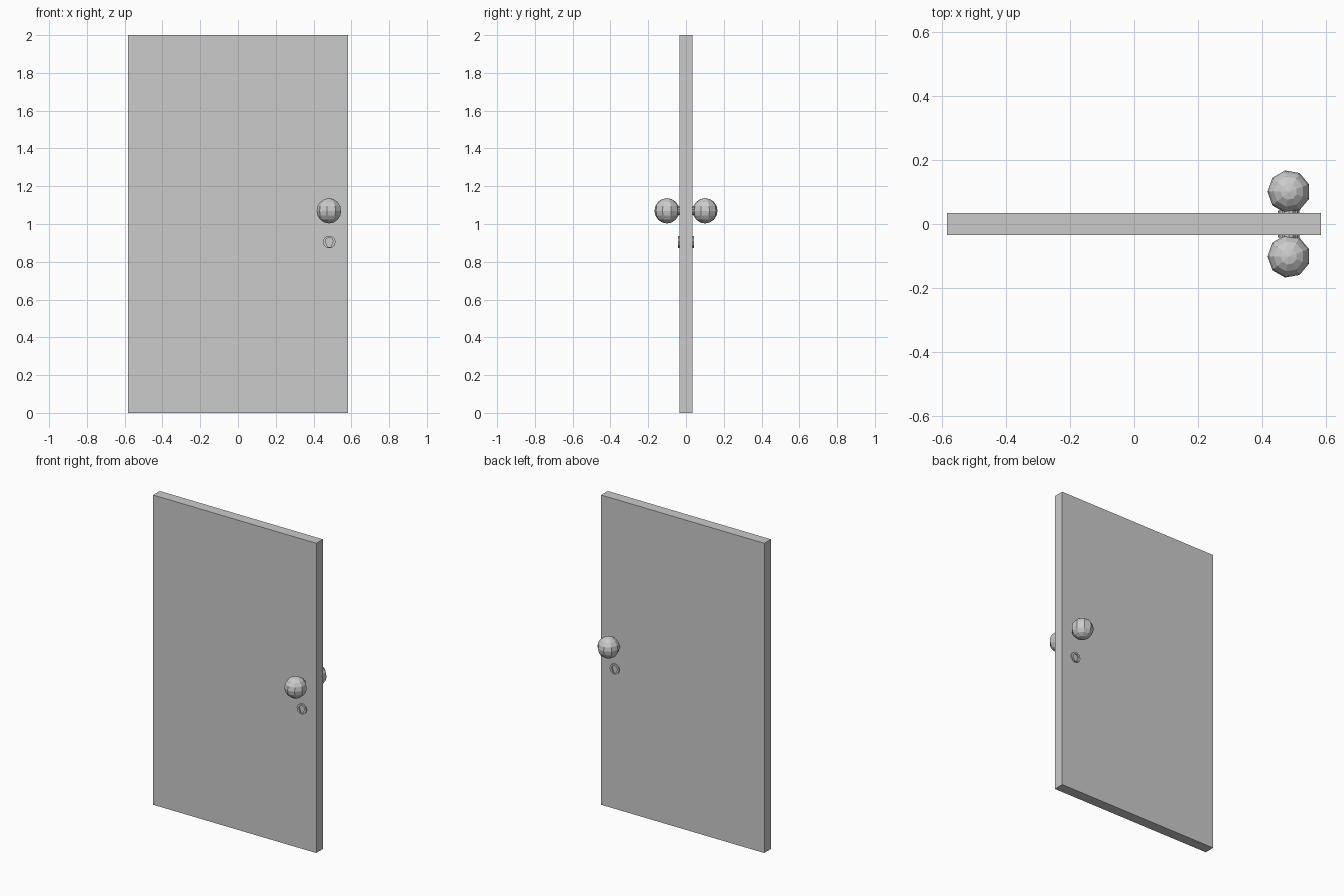
import bpy, bmesh, math
from mathutils import Matrix

if "Cube" in bpy.data.objects:
    bpy.data.objects.remove(bpy.data.objects["Cube"])


def finish(name, bm):
    bmesh.ops.recalc_face_normals(bm, faces=bm.faces)
    mesh = bpy.data.meshes.new(name)
    bm.to_mesh(mesh)
    bm.free()
    obj = bpy.data.objects.new(name, mesh)
    bpy.context.collection.objects.link(obj)
    return obj


# door slab
bm = bmesh.new()
bmesh.ops.create_cube(bm, size=1, matrix=Matrix.Translation((0, 0, 1)) @ Matrix.Diagonal((1.166, 0.068, 2, 1)))
finish("door_panel", bm)

X, KNOB_Z, LOCK_Z = 0.483, 1.07, 0.905
for side, label in ((-1, "front"), (1, "back")):
    # low-poly round knob
    bm = bmesh.new()
    bmesh.ops.create_uvsphere(bm, u_segments=9, v_segments=8, radius=0.067,
                              matrix=Matrix.Translation((X, side * 0.101, KNOB_Z)) @ Matrix.Rotation(math.pi / 2, 4, 'Z'))
    finish(label + "_knob", bm)

    # short neck joining knob to door
    bm = bmesh.new()
    bmesh.ops.create_cone(bm, cap_ends=True, segments=10, radius1=0.022, radius2=0.022, depth=0.05,
                          matrix=Matrix.Translation((X, side * 0.052, KNOB_Z)) @ Matrix.Rotation(math.pi / 2, 4, 'X'))
    finish(label + "_knob_neck", bm)

    # lock ring with keyhole-shaped opening: round top, slot at the bottom
    bm = bmesh.new()
    n = 10
    outer, inner = [], []
    for i in range(n):
        a = math.radians(-90 + 18 + 36 * i)
        c, s = math.cos(a), math.sin(a)
        outer.append((X + 0.034 * c, LOCK_Z + 0.034 * s))
        inner.append((X + 0.020 * c, LOCK_Z + 0.003 + 0.019 * s))
    inner[0] = (X + 0.008, LOCK_Z - 0.027)
    inner[-1] = (X - 0.008, LOCK_Z - 0.027)
    rings = []
    for pts, y in ((outer, 0.030), (outer, 0.042), (inner, 0.042), (inner, 0.030)):
        rings.append([bm.verts.new((x, side * y, z)) for x, z in pts])
    for r in range(4):
        a, b = rings[r], rings[(r + 1) % 4]
        for i in range(n):
            j = (i + 1) % n
            bm.faces.new((a[i], a[j], b[j], b[i]))
    finish(label + "_keyhole", bm)
